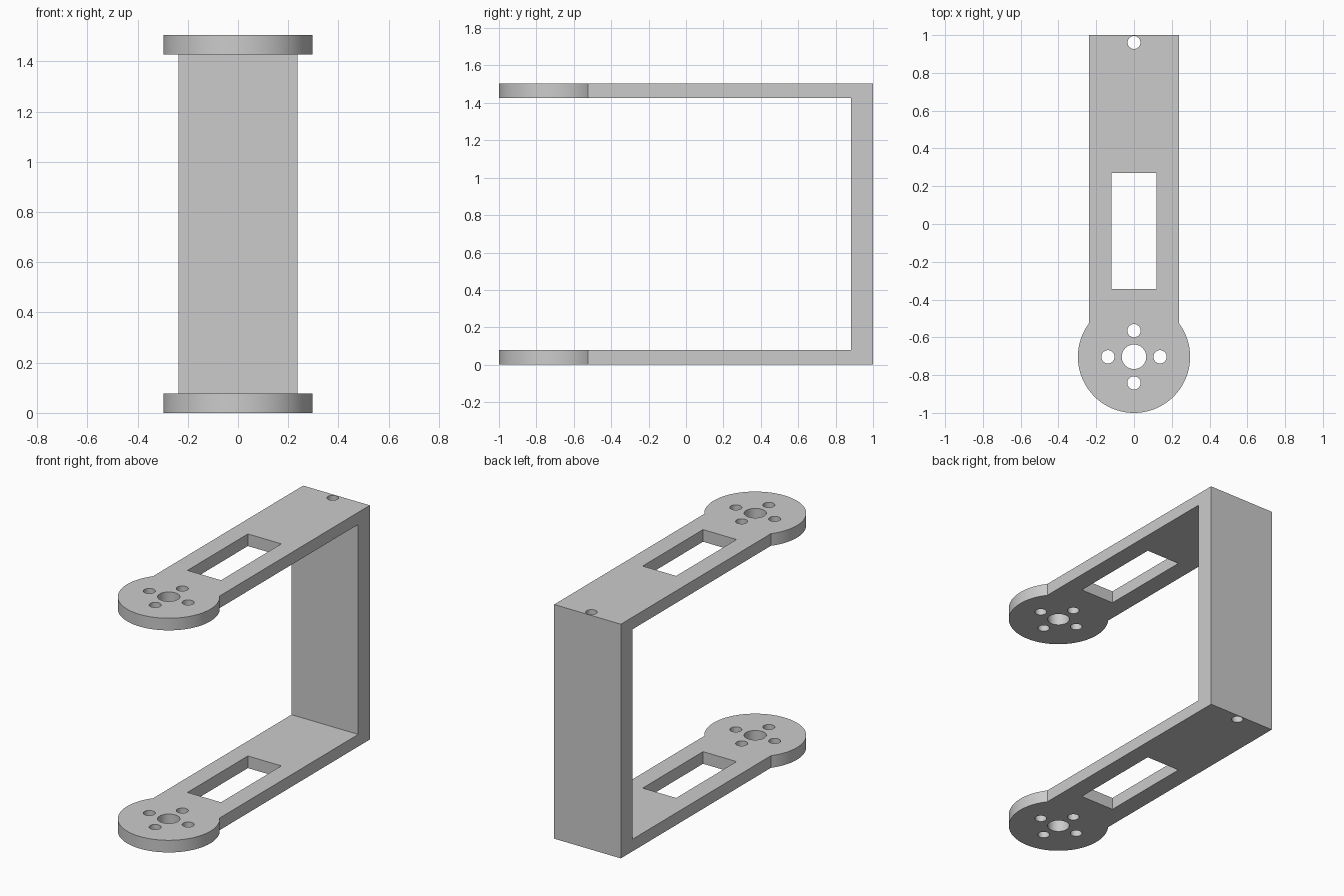
import bpy, bmesh
from math import sin, cos, pi, acos

if "Cube" in bpy.data.objects:
    bpy.data.objects.remove(bpy.data.objects["Cube"])

HEIGHT, THICK = 1.505, 0.078
HALF_W, BACK_Y, WALL_Y = 0.237, 1.0, 0.882
HUB_Y, HUB_R = -0.703, 0.297


def prism(name, outline, z0, z1):
    """Extrude a counter-clockwise plan outline from z0 to z1."""
    bm = bmesh.new()
    face = bm.faces.new([bm.verts.new((x, y, z0)) for x, y in outline])
    top = bmesh.ops.extrude_face_region(bm, geom=[face])["geom"]
    bmesh.ops.translate(bm, vec=(0, 0, z1 - z0),
                        verts=[v for v in top if isinstance(v, bmesh.types.BMVert)])
    bmesh.ops.recalc_face_normals(bm, faces=bm.faces)
    mesh = bpy.data.meshes.new(name)
    bm.to_mesh(mesh)
    bm.free()
    ob = bpy.data.objects.new(name, mesh)
    bpy.context.collection.objects.link(ob)
    return ob


def rect(x, y0, y1):
    return [(-x, y0), (x, y0), (x, y1), (-x, y1)]


def circle(x, y, r, n=48):
    return [(x + r * cos(2 * pi * i / n), y + r * sin(2 * pi * i / n)) for i in range(n)]


# Keyhole plan: round hub in front, straight arm running to the back
neck = acos(HALF_W / HUB_R)
steps = 72
hub = []
for i in range(steps + 1):
    a = pi - neck + (pi + 2 * neck) * i / steps
    hub.append((HUB_R * cos(a), HUB_Y + HUB_R * sin(a)))
bracket = prism("bracket", hub + [(HALF_W, BACK_Y), (-HALF_W, BACK_Y)], 0, HEIGHT)

# Gap between the arms, then the slots and screw holes through both arms
low, high = -0.1, HEIGHT + 0.1
cutters = [
    prism("gap_cutter", rect(0.5, -1.2, WALL_Y), THICK, HEIGHT - THICK),
    prism("slot_cutter", rect(0.119, -0.343, 0.27), low, high),
    prism("shaft_hole_cutter", circle(0, HUB_Y, 0.065), low, high),
    prism("wall_hole_cutter", circle(0, 0.961, 0.034), low, high),
]
for i in range(4):
    a = i * pi / 2
    cutters.append(prism("screw_hole_cutter",
                         circle(0.138 * cos(a), HUB_Y + 0.138 * sin(a), 0.035), low, high))

bpy.context.view_layer.objects.active = bracket
bracket.select_set(True)
for cutter in cutters:
    cutter.hide_render = True
    mod = bracket.modifiers.new(cutter.name, "BOOLEAN")
    mod.operation, mod.solver, mod.object = "DIFFERENCE", "EXACT", cutter
    bpy.ops.object.modifier_apply(modifier=mod.name)
    bpy.data.objects.remove(cutter)

bpy.ops.object.shade_smooth_by_angle(angle=pi / 6)
